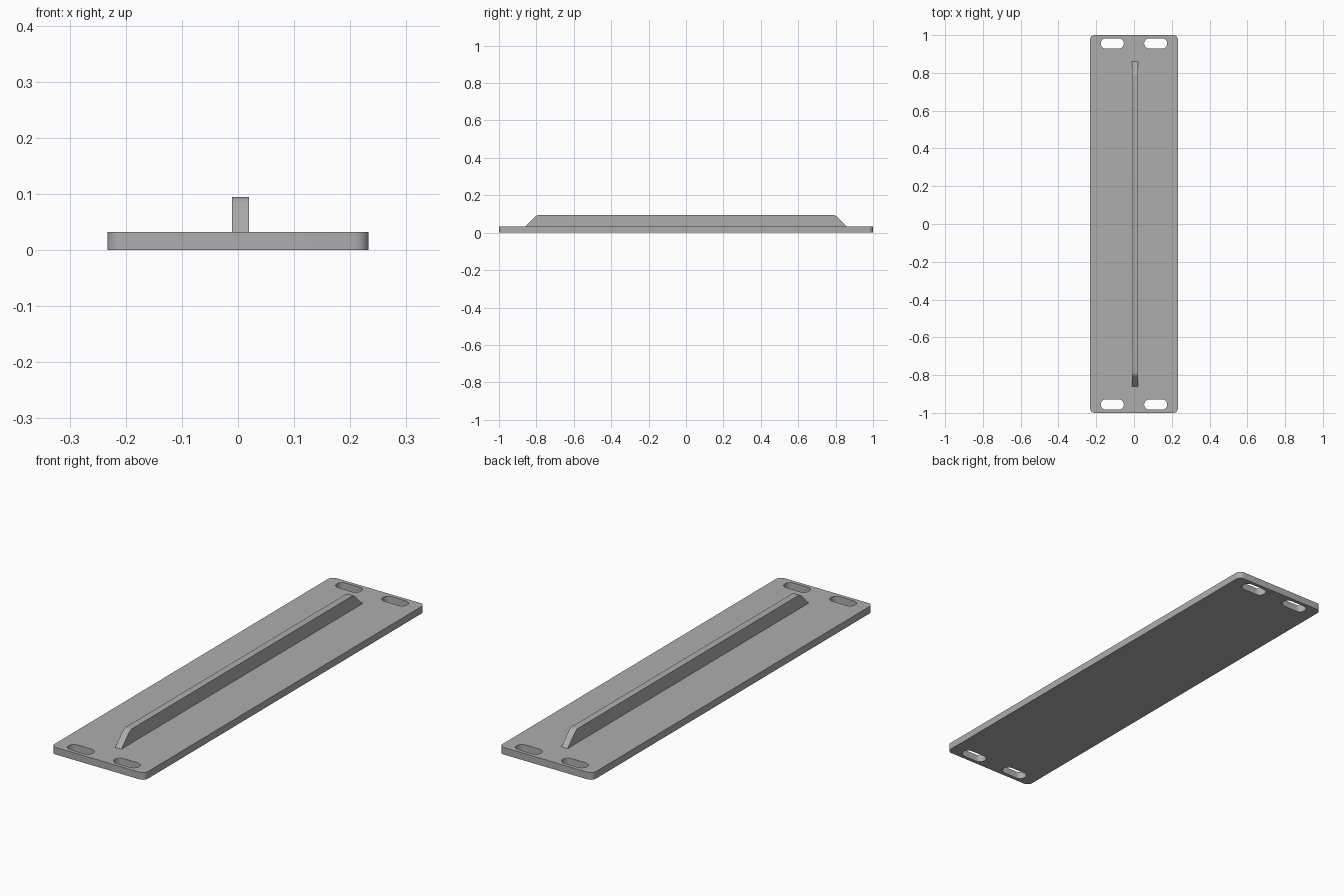
import bpy, bmesh, math
from mathutils import Vector

cube = bpy.data.objects.get("Cube")
if cube:
    bpy.data.objects.remove(cube, do_unlink=True)

GREY = (0.42, 0.42, 0.42, 1)
metal = bpy.data.materials.new("plain grey")
metal.use_nodes = True
metal.diffuse_color = GREY
metal.node_tree.nodes["Principled BSDF"].inputs["Base Color"].default_value = GREY


def rounded_rect(cx, cy, hx, hy, r, steps=10):
    """Outline of a rectangle with round corners, counter-clockwise."""
    pts = []
    corners = ((1, 1), (-1, 1), (-1, -1), (1, -1))
    for i, (sx, sy) in enumerate(corners):
        for k in range(steps + 1):
            a = math.pi / 2 * (i + k / steps)
            pts.append((cx + sx * (hx - r) + r * math.cos(a),
                        cy + sy * (hy - r) + r * math.sin(a)))
    return pts


def extruded(name, loops, to_3d, offset):
    """Fill an outline with its holes and give it thickness."""
    bm = bmesh.new()
    for loop in loops:
        verts = [bm.verts.new(to_3d(*p)) for p in loop]
        for a, b in zip(verts, verts[1:] + verts[:1]):
            bm.edges.new((a, b))
    bmesh.ops.remove_doubles(bm, verts=bm.verts, dist=1e-5)
    bmesh.ops.triangle_fill(bm, edges=bm.edges[:], use_beauty=True)
    res = bmesh.ops.extrude_face_region(bm, geom=bm.faces[:], use_keep_orig=True)
    moved = [g for g in res["geom"] if isinstance(g, bmesh.types.BMVert)]
    bmesh.ops.translate(bm, verts=moved, vec=Vector(offset))
    bmesh.ops.recalc_face_normals(bm, faces=bm.faces)
    mesh = bpy.data.meshes.new(name)
    bm.to_mesh(mesh)
    bm.free()
    mesh.materials.append(metal)
    obj = bpy.data.objects.new(name, mesh)
    bpy.context.collection.objects.link(obj)
    bpy.ops.object.select_all(action="DESELECT")
    obj.select_set(True)
    bpy.context.view_layer.objects.active = obj
    bpy.ops.object.shade_smooth_by_angle(angle=math.radians(25))
    return obj


# Base plate with a pair of slots at each end
THICK = 0.032
plate = [rounded_rect(0, 0, 0.233, 1.0, 0.025)]
for sx in (-1, 1):
    for sy in (-1, 1):
        plate.append(rounded_rect(sx * 0.115, sy * 0.956, 0.061, 0.027, 0.0269))
extruded("base_plate", plate, lambda x, y: (x, y, 0), (0, 0, THICK))

# Upright rib with sloping ends, softened where slope meets top
half = []
start, corner, end = Vector((0.86, THICK)), Vector((0.797, 0.095)), Vector((0.782, 0.095))
soft = corner + (start - corner).normalized() * 0.015
half.append(start)
for k in range(7):
    t = k / 6
    half.append(soft * (1 - t) ** 2 + corner * 2 * t * (1 - t) + end * t * t)
profile = [(p.x, p.y) for p in half] + [(-p.x, p.y) for p in reversed(half)]
extruded("rib", [profile], lambda y, z: (-0.011, y, z), (0.031, 0, 0))
